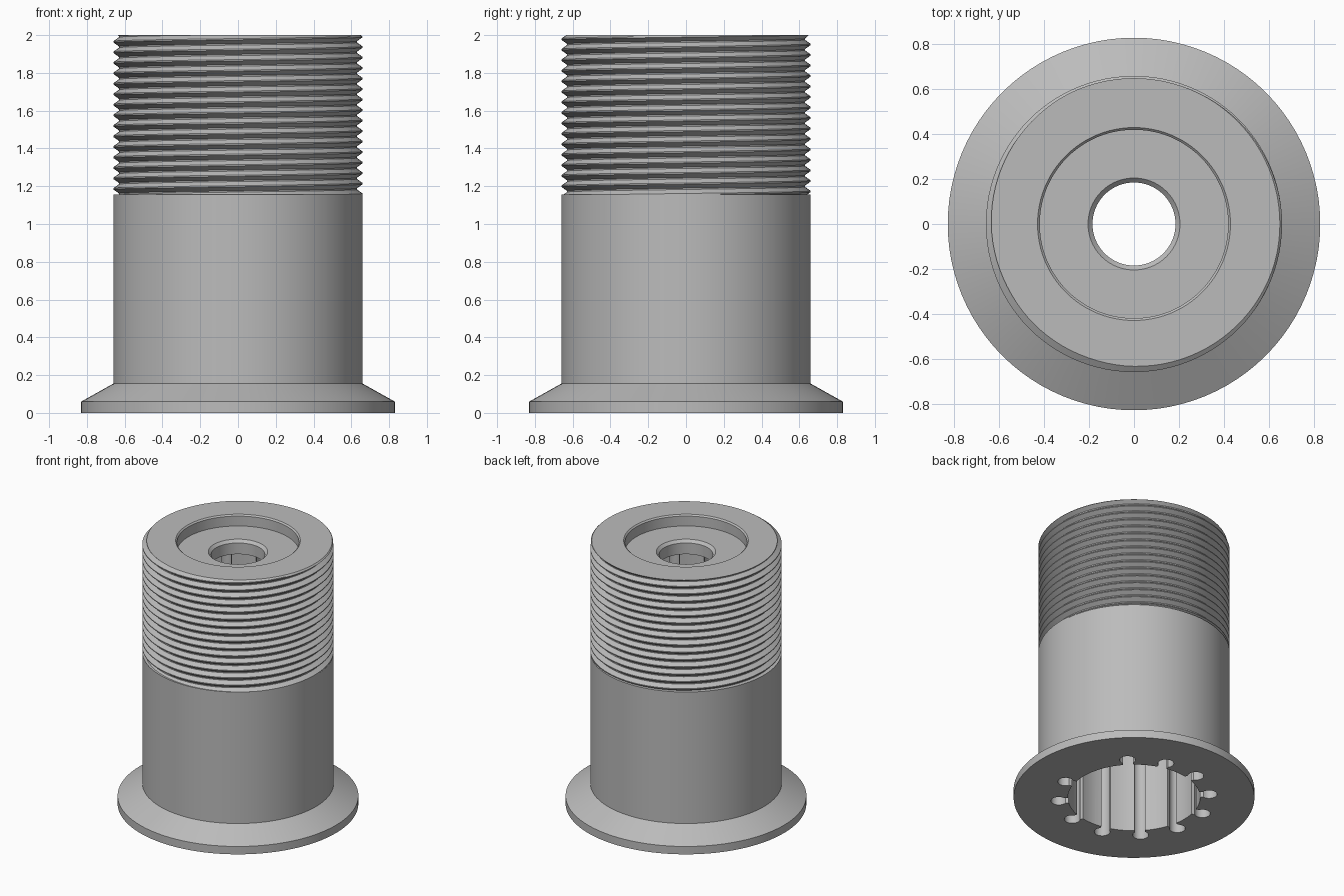
import bpy, bmesh, math
from math import sin, cos, pi, radians

cube = bpy.data.objects.get("Cube")
if cube:
    bpy.data.objects.remove(cube, do_unlink=True)

SEGMENTS = 96
THREAD_LOW, THREAD_TOP = 1.155, 2.0
PITCH = 0.0556
CREST, ROOT = 0.66, 0.63
BORE = 0.456

metal = bpy.data.materials.new("plain_grey")
metal.use_nodes = True
grey = (0.5, 0.5, 0.5, 1)
metal.diffuse_color = grey
metal.node_tree.nodes["Principled BSDF"].inputs["Base Color"].default_value = grey

# One pitch of the thread: (fraction of pitch, radius)
KNOTS = [(0, CREST), (0.12, CREST), (0.5, ROOT), (0.62, ROOT), (1, CREST)]


def thread_radius(phase):
    phase %= 1
    for (p0, r0), (p1, r1) in zip(KNOTS, KNOTS[1:]):
        if phase <= p1:
            return r0 + (r1 - r0) * (phase - p0) / (p1 - p0)


def new_object(name, bm):
    bmesh.ops.recalc_face_normals(bm, faces=bm.faces)
    mesh = bpy.data.meshes.new(name)
    bm.to_mesh(mesh)
    bm.free()
    mesh.materials.append(metal)
    obj = bpy.data.objects.new(name, mesh)
    bpy.context.collection.objects.link(obj)
    return obj


# Section below the thread, from the through hole outwards, and above it inwards
LOWER = [(0.185, 0), (0.83, 0), (0.83, 0.06), (0.66, 0.155), (0.66, THREAD_LOW)]
UPPER = [(0.43, 2), (0.42, 1.99), (0.42, 1.915), (0.205, 1.915), (0.185, 1.895), (0.185, 0)]


def section(turn):
    """Radius and height points of the wall at a fraction of a turn."""
    points = list(LOWER)
    for lap in range(-2, 18):
        for frac, _ in KNOTS[:-1]:
            z = THREAD_LOW + PITCH * (lap + frac + turn)
            z = min(max(z, THREAD_LOW), THREAD_TOP)
            r = thread_radius((z - THREAD_LOW) / PITCH - turn)
            points.append((min(r, 0.65 + THREAD_TOP - z), z))
    return points + UPPER


# Threaded sleeve with base flange
bm = bmesh.new()
columns = []
for i in range(SEGMENTS + 1):
    a = 2 * pi * i / SEGMENTS
    columns.append([bm.verts.new((r * cos(a), r * sin(a), z)) for r, z in section(i / SEGMENTS)])
for left, right in zip(columns, columns[1:]):
    for j in range(len(left) - 1):
        bm.faces.new((left[j], right[j], right[j + 1], left[j + 1]))
bmesh.ops.remove_doubles(bm, verts=bm.verts, dist=0.00002)
sleeve = new_object("threaded_sleeve", bm)

# Bore outline with keyhole slots, one position left blank
SLOT_CENTRE, SLOT_R, NECK = 0.52, 0.055, 0.035
half = math.asin(NECK / BORE)
sweep = pi - math.asin(NECK / SLOT_R)
outline = []
for k in range(12):
    a = radians(15 + 30 * k)
    outline.append((BORE * cos(a - half), BORE * sin(a - half)))
    if k:
        for s in range(17):
            t = sweep * (s / 8 - 1)
            u, v = SLOT_CENTRE + SLOT_R * cos(t), SLOT_R * sin(t)
            outline.append((u * cos(a) - v * sin(a), u * sin(a) + v * cos(a)))
    step = (radians(30) - 2 * half) / 6
    for s in range(6):
        b = a + half + step * s
        outline.append((BORE * cos(b), BORE * sin(b)))

bm = bmesh.new()
floor = bm.faces.new([bm.verts.new((x, y, -0.1)) for x, y in outline])
wall = bmesh.ops.extrude_face_region(bm, geom=[floor])
raised = [g for g in wall["geom"] if isinstance(g, bmesh.types.BMVert)]
bmesh.ops.translate(bm, verts=raised, vec=(0, 0, 1.91))
cutter = new_object("bore_cutter", bm)
cutter.hide_render = True

# Cut the slotted bore, then smooth the round walls
cut = sleeve.modifiers.new("slotted_bore", 'BOOLEAN')
cut.operation = 'DIFFERENCE'
cut.solver = 'EXACT'
cut.object = cutter
bpy.ops.object.select_all(action='DESELECT')
bpy.context.view_layer.objects.active = sleeve
sleeve.select_set(True)
bpy.ops.object.modifier_apply(modifier=cut.name)
bpy.data.objects.remove(cutter, do_unlink=True)
bpy.ops.object.shade_smooth_by_angle(angle=radians(25))
